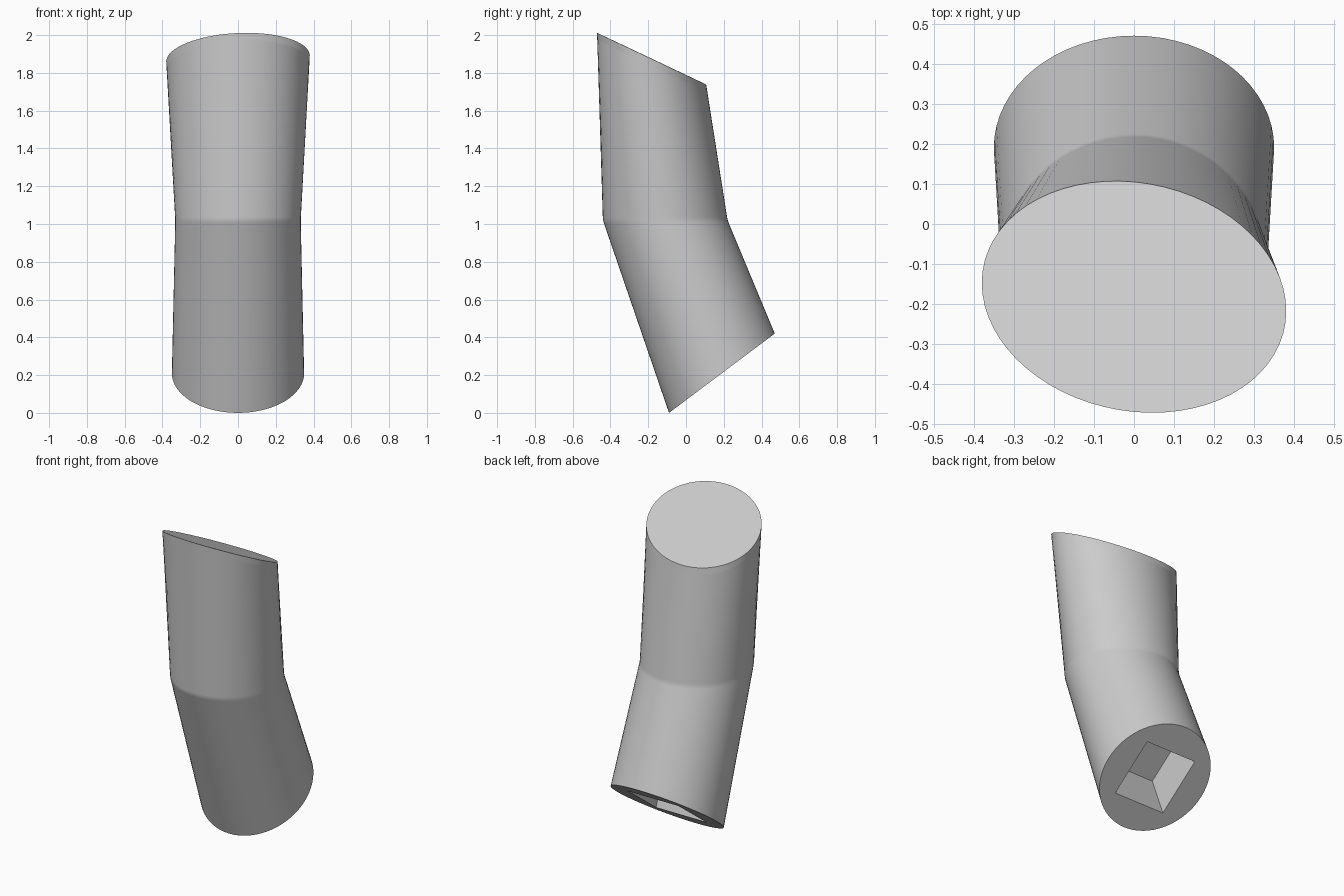
import bpy, bmesh
from math import cos, sin, pi
from mathutils import Vector

cube = bpy.data.objects.get("Cube")
if cube:
    bpy.data.objects.remove(cube, do_unlink=True)

SEGMENTS = 64

grey = bpy.data.materials.new("plain_grey")
grey.use_nodes = True
colour = (0.6, 0.6, 0.6, 1)
grey.diffuse_color = colour
grey.node_tree.nodes["Principled BSDF"].inputs["Base Color"].default_value = colour

bm = bmesh.new()


def ring(centre, u, v):
    """Elliptical ring of vertices spanned by the half axes u and v."""
    c, u, v = Vector(centre), Vector(u), Vector(v)
    angles = [2 * pi * i / SEGMENTS for i in range(SEGMENTS)]
    return [bm.verts.new(c + u * cos(a) + v * sin(a)) for a in angles]


def bridge(a, b):
    n = len(a)
    for i in range(n):
        j = (i + 1) % n
        bm.faces.new((a[i], a[j], b[j], b[i]))


def loop_edges(verts):
    return [bm.edges.get((verts[i - 1], verts[i])) for i in range(len(verts))]


# Bent tube: tilted foot, level waist, slanted top
foot_centre = Vector((0, 0.19, 0.21))
foot = ring(foot_centre, (0.35, 0, 0), (0, 0.28, 0.21))
waist = ring((0, -0.11, 1.02), (0.332, 0, 0), (0, 0.33, 0))
top = ring((0, -0.182, 1.875), (0.38, -0.035, 0.016), (0, 0.287, -0.136))
bridge(foot, waist)
bridge(waist, top)
bm.faces.new(top)

# Square socket sunk into the foot along the lower body
across, along = Vector((0.18, 0, 0)), Vector((0, 0.144, 0.108))
depth = Vector((0, -0.095, 0.255))
signs = [(1, 1), (-1, 1), (-1, -1), (1, -1)]
mouth = [bm.verts.new(foot_centre + across * s + along * t) for s, t in signs]
floor = [bm.verts.new(v.co + depth) for v in mouth]
bridge(mouth, floor)
bm.faces.new(floor)
quarter = SEGMENTS // 4
for k in range(4):
    start = quarter // 2 + k * quarter
    arc = [foot[(start + i) % SEGMENTS] for i in range(quarter + 1)]
    bm.faces.new(arc + [mouth[(k + 1) % 4], mouth[k]])

# Rounded top rim and a tight crease at the waist
waist_edges = loop_edges(waist)
bmesh.ops.bevel(bm, geom=loop_edges(top), offset=0.04, offset_type='OFFSET',
                segments=6, profile=0.5, affect='EDGES')
bmesh.ops.bevel(bm, geom=[e for e in waist_edges if e.is_valid], offset=0.015,
                offset_type='OFFSET', segments=2, profile=0.5, affect='EDGES')
bmesh.ops.recalc_face_normals(bm, faces=bm.faces[:])

mesh = bpy.data.meshes.new("bent_tube")
bm.to_mesh(mesh)
bm.free()
mesh.materials.append(grey)
tube = bpy.data.objects.new("bent_tube", mesh)
bpy.context.collection.objects.link(tube)

# Smooth walls with crisp foot and socket edges
bpy.ops.object.select_all(action='DESELECT')
tube.select_set(True)
bpy.context.view_layer.objects.active = tube
bpy.ops.object.shade_smooth_by_angle(angle=pi / 6)
weighted = tube.modifiers.new("even_shading", 'WEIGHTED_NORMAL')
weighted.keep_sharp = True
